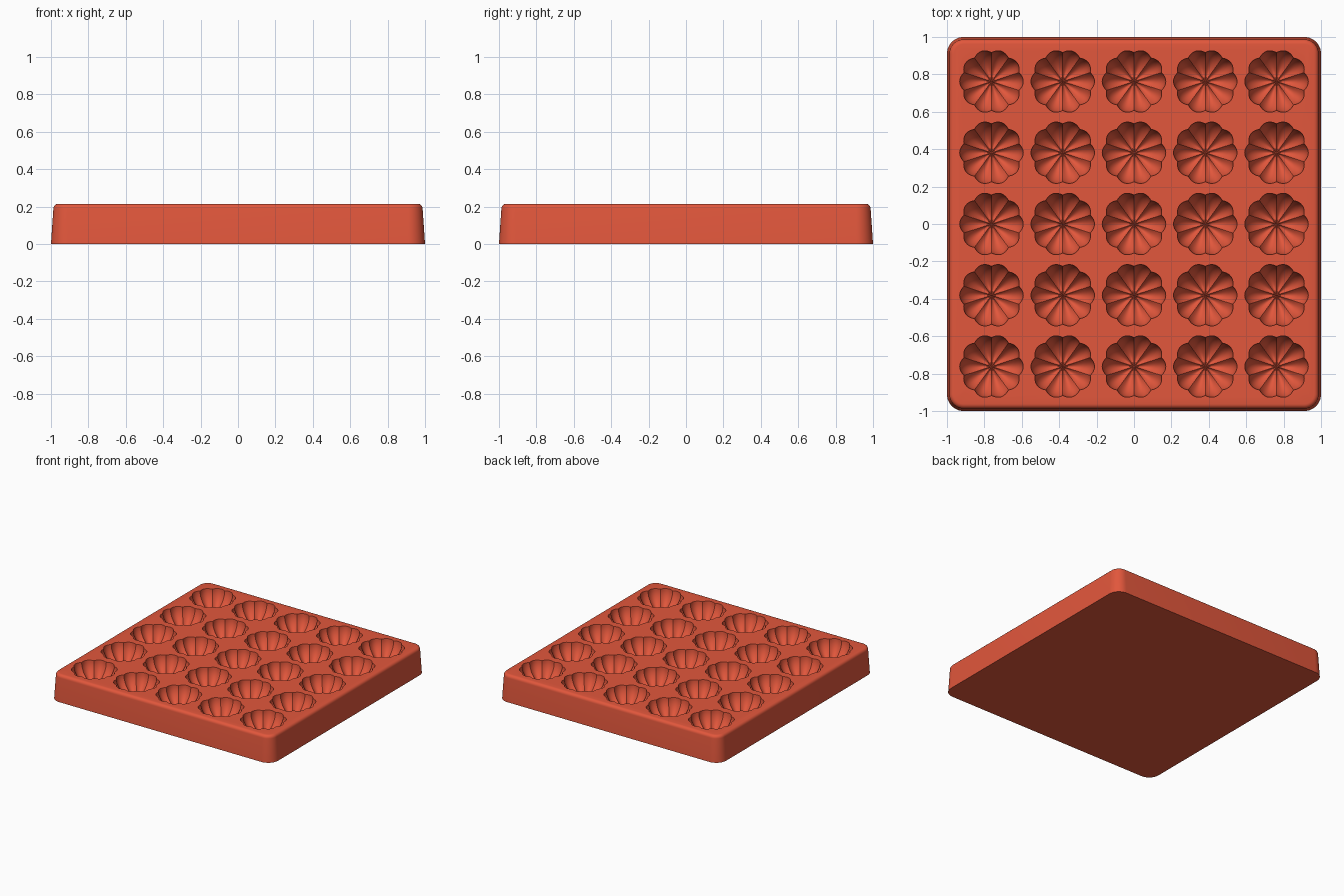
import bpy, bmesh
from math import sin, cos, pi, radians, exp

if "Cube" in bpy.data.objects:
    bpy.data.objects.remove(bpy.data.objects["Cube"])

TOP = 0.215        # tray height
PITCH = 0.381      # spacing of the cavities
RADIUS = 0.17      # cavity radius
DEPTH = 0.155      # cavity depth
LOBES = 10

red = bpy.data.materials.new("terracotta red")
red.use_nodes = True
colour = (0.76, 0.095, 0.045, 1)
red.diffuse_color = colour
red.node_tree.nodes["Principled BSDF"].inputs["Base Color"].default_value = colour


def make_object(name, bm):
    bmesh.ops.recalc_face_normals(bm, faces=bm.faces)
    mesh = bpy.data.meshes.new(name)
    bm.to_mesh(mesh)
    bm.free()
    mesh.materials.append(red)
    obj = bpy.data.objects.new(name, mesh)
    bpy.context.collection.objects.link(obj)
    return obj


def bridge(bm, lower, upper):
    n = len(lower)
    for i in range(n):
        j = (i + 1) % n
        bm.faces.new((lower[i], lower[j], upper[j], upper[i]))


def rounded_square(half, radius, steps=10):
    points = []
    for corner in range(4):
        mid = corner * pi / 2 + pi / 4
        cx = (half - radius) * (1 if cos(mid) > 0 else -1)
        cy = (half - radius) * (1 if sin(mid) > 0 else -1)
        for s in range(steps + 1):
            a = corner * pi / 2 + s / steps * pi / 2
            points.append((cx + radius * cos(a), cy + radius * sin(a)))
    return points


# Tapered tray body with rounded corners and a rounded top edge
bm = bmesh.new()
edge = 0.025
levels = [(0, 1.0)]
for s in range(6):
    a = s / 5 * pi / 2
    levels.append((TOP - edge + edge * sin(a), 0.987 - edge + edge * cos(a)))
rings = [[bm.verts.new((x, y, z)) for x, y in rounded_square(half, half - 0.91)]
         for z, half in levels]
for lower, upper in zip(rings, rings[1:]):
    bridge(bm, lower, upper)
bm.faces.new(rings[0][::-1])
bm.faces.new(rings[-1])
tray = make_object("mould_tray", bm)


# Lobed half-pumpkin, sunk below the top face
def add_pumpkin(bm, cx, cy, segments=80, steps=14):
    def ring(angle, lift=0.0):
        verts = []
        for i in range(segments):
            t = 2 * pi * i / segments
            crease = 1 - abs(cos(LOBES / 2 * t))
            r = RADIUS * cos(angle) * (1 - 0.09 * crease)
            d = DEPTH * sin(angle) * (1 - 0.13 * crease * cos(angle) ** 0.5)
            d -= 0.02 * exp(-(r / 0.035) ** 2) * sin(angle)
            verts.append(bm.verts.new((cx + r * cos(t), cy + r * sin(t), TOP - d + lift)))
        return verts

    loops = [ring(0, 0.05)] + [ring(s / steps * radians(88)) for s in range(steps + 1)]
    for upper, lower in zip(loops, loops[1:]):
        bridge(bm, upper, lower)
    bm.faces.new(loops[0])
    tip = bm.verts.new((cx, cy, TOP - DEPTH + 0.02))
    last = loops[-1]
    for i in range(segments):
        bm.faces.new((last[i], last[(i + 1) % segments], tip))


bm = bmesh.new()
for col in range(-2, 3):
    for row in range(-2, 3):
        add_pumpkin(bm, col * PITCH, row * PITCH)
cutter = make_object("cavity_cutter", bm)
cutter.hide_render = True

# Carve the cavities
cut = tray.modifiers.new("cavities", "BOOLEAN")
cut.operation = "DIFFERENCE"
cut.solver = "EXACT"
cut.object = cutter
bpy.ops.object.select_all(action="DESELECT")
bpy.context.view_layer.objects.active = tray
tray.select_set(True)
bpy.ops.object.modifier_apply(modifier=cut.name)
bpy.data.objects.remove(cutter)
bpy.ops.object.shade_smooth_by_angle(angle=radians(35))
